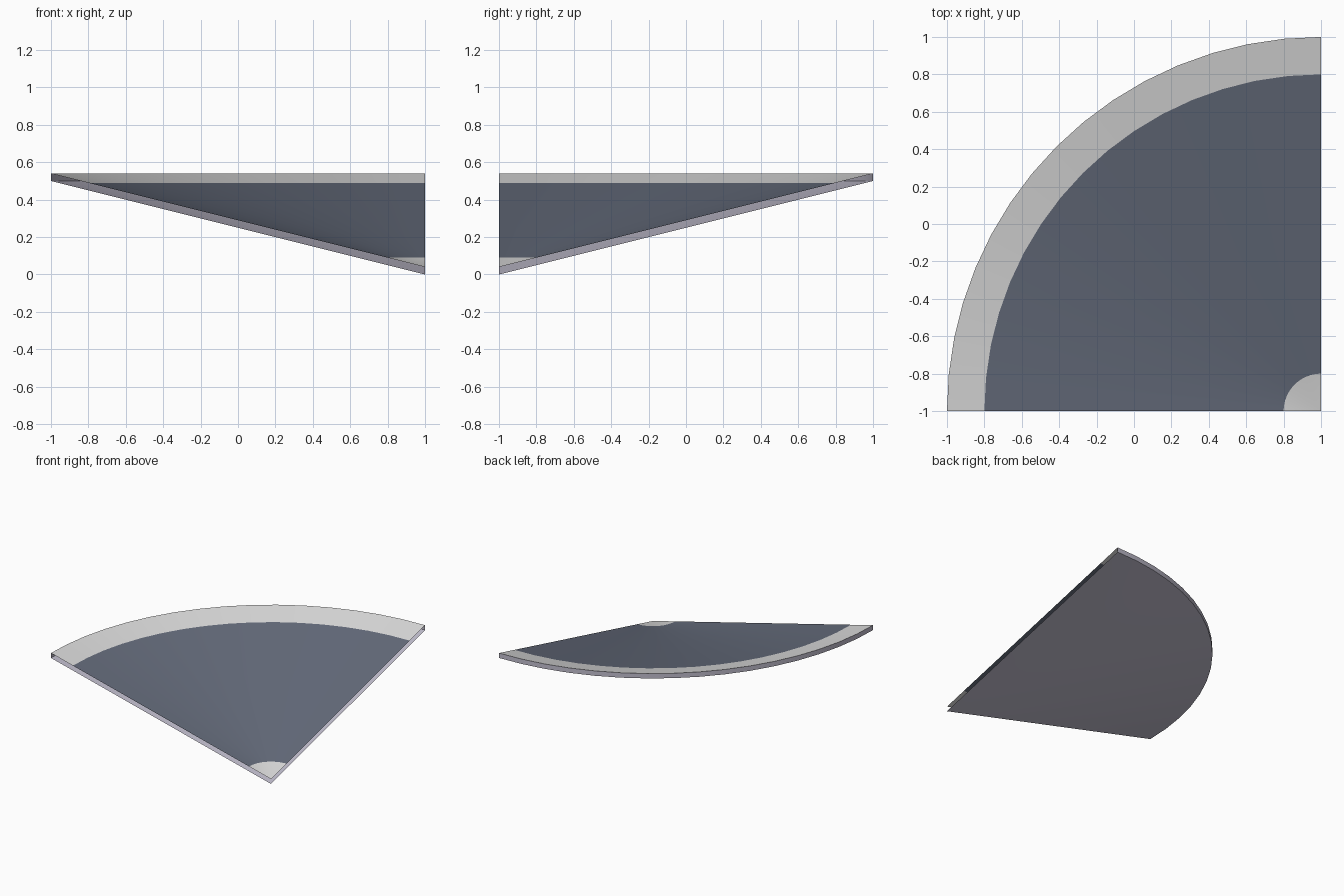
import bpy, bmesh, math

if "Cube" in bpy.data.objects:
    bpy.data.objects.remove(bpy.data.objects["Cube"])

SEG = 16            # segments in the quarter arc
CX, CY = 1.0, -1.0  # apex of the quarter cone
SLOPE = 0.25
GAP = 0.04          # space between the two sheets


def material(name, rgb):
    m = bpy.data.materials.new(name)
    m.diffuse_color = (*rgb, 1)
    m.use_nodes = True
    m.node_tree.nodes["Principled BSDF"].inputs["Base Color"].default_value = m.diffuse_color
    return m


light_grey = material("light grey", (0.72, 0.72, 0.72))
slate_blue = material("slate blue", (0.13, 0.15, 0.20))
lilac_grey = material("lilac grey", (0.53, 0.51, 0.61))


def sweep(name, profile, mats, band_mats):
    """Sweep a (radius, z) profile through a quarter turn about the apex."""
    bm = bmesh.new()
    rings = []
    for r, z in profile:
        if r == 0:
            rings.append([bm.verts.new((CX, CY, z))] * (SEG + 1))
            continue
        ring = []
        for i in range(SEG + 1):
            a = math.pi / 2 + math.pi / 2 * i / SEG
            ring.append(bm.verts.new((CX + r * math.cos(a), CY + r * math.sin(a), z)))
        rings.append(ring)
    for k, (a, b) in enumerate(zip(rings, rings[1:])):
        for i in range(SEG):
            corners = list(dict.fromkeys((a[i], b[i], b[i + 1], a[i + 1])))
            bm.faces.new(corners).material_index = band_mats[k]
    mesh = bpy.data.meshes.new(name)
    bm.to_mesh(mesh)
    bm.free()
    for m in mats:
        mesh.materials.append(m)
    ob = bpy.data.objects.new(name, mesh)
    bpy.context.collection.objects.link(ob)
    if name == "lower_shell":
        mesh.flip_normals()
    bpy.ops.object.select_all(action='DESELECT')
    ob.select_set(True)
    bpy.context.view_layer.objects.active = ob
    bpy.ops.object.shade_smooth_by_angle(angle=math.radians(30))
    return ob


# Top sheet: grey tip, slate middle band, grey rim
sweep("top_sheet", [(r, GAP + SLOPE * r) for r in (0, 0.2, 1.8, 2.0)],
      [light_grey, slate_blue], [0, 1, 0])

# Lower sheet with the outer rim wall; the two straight sides stay open
sweep("lower_shell", [(0, 0), (2.0, 0.5), (2.0, 0.5 + GAP)],
      [lilac_grey], [0, 0])
